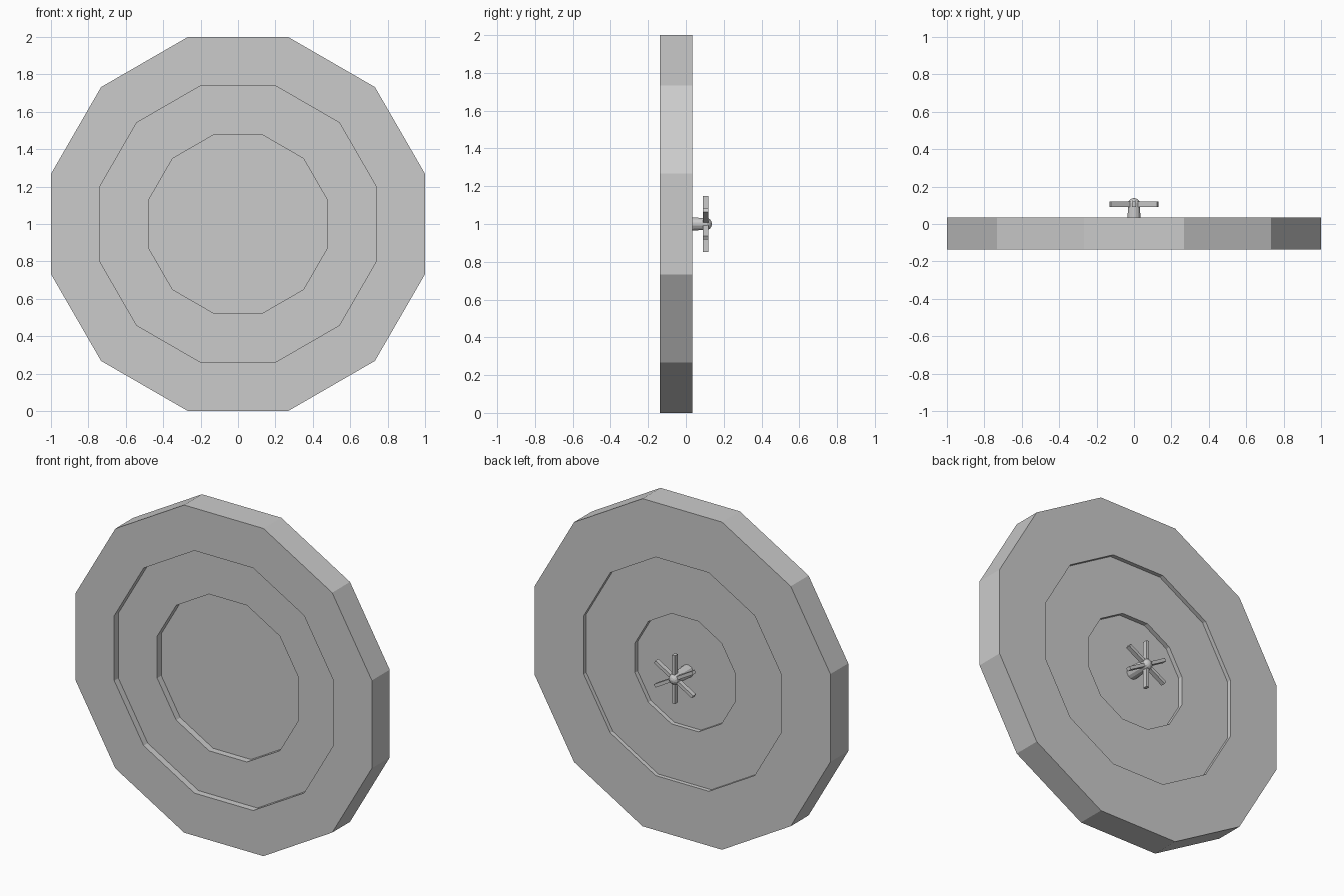
import bpy, bmesh, math

if "Cube" in bpy.data.objects:
    bpy.data.objects.remove(bpy.data.objects["Cube"])

SIDES = 12
CZ = 1.0  # height of the wheel axis


def finish(bm, name):
    bmesh.ops.recalc_face_normals(bm, faces=bm.faces)
    mesh = bpy.data.meshes.new(name)
    bm.to_mesh(mesh)
    bm.free()
    obj = bpy.data.objects.new(name, mesh)
    bpy.context.collection.objects.link(obj)
    obj.location.z = CZ
    return obj


def turned(name, profile):
    """Revolve (apothem, y) points about the y axis, capping both ends."""
    bm = bmesh.new()
    rings = []
    for a, y in profile:
        r = a / math.cos(math.pi / SIDES)
        angles = [(i + 0.5) * math.tau / SIDES for i in range(SIDES)]
        rings.append([bm.verts.new((r * math.cos(t), y, r * math.sin(t))) for t in angles])
    for lo, hi in zip(rings, rings[1:]):
        for i in range(SIDES):
            j = (i + 1) % SIDES
            bm.faces.new((lo[i], lo[j], hi[j], hi[i]))
    bm.faces.new(rings[0])
    bm.faces.new(rings[-1])
    return finish(bm, name)


# Twelve-sided disc with two stepped recesses on each face
turned("wheel_disc", [
    (0.478, -0.057), (0.478, -0.097), (0.74, -0.097), (0.74, -0.137),
    (1.0, -0.137), (1.0, 0.035),
    (0.667, 0.035), (0.667, 0.010), (0.337, 0.010), (0.337, -0.017),
])

# Short tapered axle with a domed end
turned("axle", [
    (0.037, -0.018), (0.032, 0.090), (0.032, 0.112),
    (0.027, 0.125), (0.016, 0.134), (0.004, 0.138),
])

# Three crossing bars make the six handle spokes
for k in range(3):
    bm = bmesh.new()
    bmesh.ops.create_cube(bm, size=1.0)
    bmesh.ops.scale(bm, vec=(0.02, 0.028, 0.294), verts=bm.verts)
    spoke = finish(bm, f"handle_bar_{k + 1}")
    spoke.location.y = 0.105
    spoke.rotation_euler.y = k * math.pi / 3
